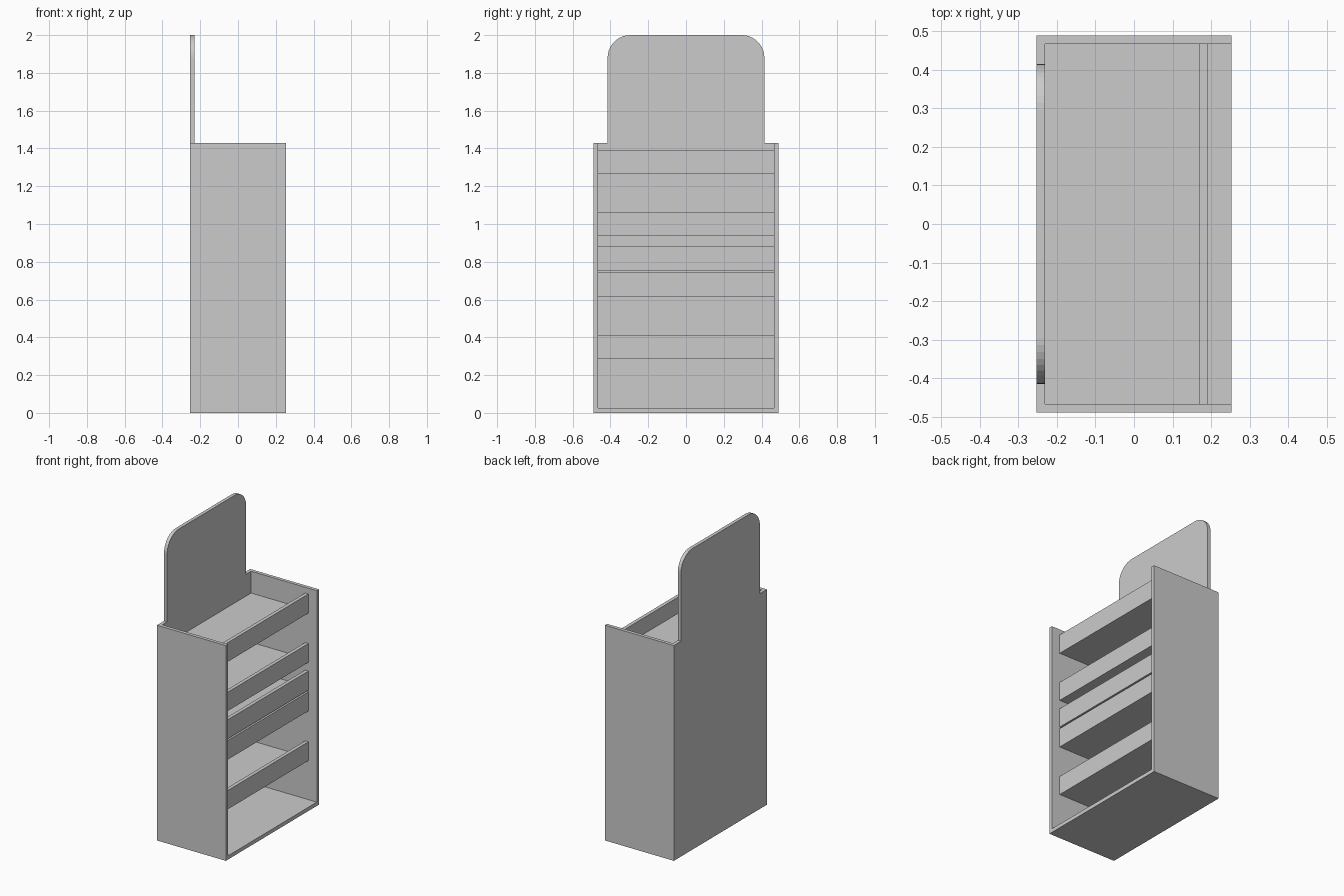
import bpy, bmesh
from math import sin, cos, pi

if "Cube" in bpy.data.objects:
    bpy.data.objects.remove(bpy.data.objects["Cube"])

X, Y, H, T = 0.253, 0.489, 1.43, 0.023   # half depth, half width, body height, board thickness
YI = Y - T                               # inner half width


def make_object(name, bm):
    bmesh.ops.recalc_face_normals(bm, faces=bm.faces)
    mesh = bpy.data.meshes.new(name)
    bm.to_mesh(mesh)
    bm.free()
    obj = bpy.data.objects.new(name, mesh)
    bpy.context.collection.objects.link(obj)
    return obj


def prism(name, profile, axis, a, b):
    """Extrude a closed 2D profile along x ('x': y,z points) or y ('y': x,z points)."""
    bm = bmesh.new()
    place = (lambda p, d: (d, p[0], p[1])) if axis == 'x' else (lambda p, d: (p[0], d, p[1]))
    face = bm.faces.new([bm.verts.new(place(p, a)) for p in profile])
    ext = bmesh.ops.extrude_face_region(bm, geom=[face])
    verts = [g for g in ext['geom'] if isinstance(g, bmesh.types.BMVert)]
    bmesh.ops.translate(bm, verts=verts, vec=(b - a, 0, 0) if axis == 'x' else (0, b - a, 0))
    return make_object(name, bm)


def rect(x0, x1, z0, z1):
    return [(x0, z0), (x1, z0), (x1, z1), (x0, z1)]


# Side panels
prism("side_panel_left", rect(-X, X, 0, H), 'y', -Y, -YI)
prism("side_panel_right", rect(-X, X, 0, H), 'y', YI, Y)

# Base board
prism("base_board", rect(-X + T, X, 0, 0.025), 'y', -YI, YI)

# Back panel with rounded header rising above the body
HW, R, N = 0.415, 0.12, 10
arc = [(HW - R + R * cos(i * pi / 2 / N), 2 - R + R * sin(i * pi / 2 / N)) for i in range(N + 1)]
half = [(YI, 0), (YI, H), (HW, H)] + arc
prism("back_panel_header", half + [(-y, z) for y, z in reversed(half)], 'x', -X, -X + T)

# Shelves: L-shaped trays with a raised front lip
for i, (z0, z1) in enumerate([(0.285, 0.41), (0.615, 0.742), (0.753, 0.88),
                              (0.938, 1.063), (1.265, 1.392)]):
    tray = [(-X + T, z0), (0.192, z0), (0.192, z1), (0.168, z1), (0.168, z0 + 0.02), (-X + T, z0 + 0.02)]
    prism(f"shelf_tray_{i + 1}", tray, 'y', -YI, YI)
